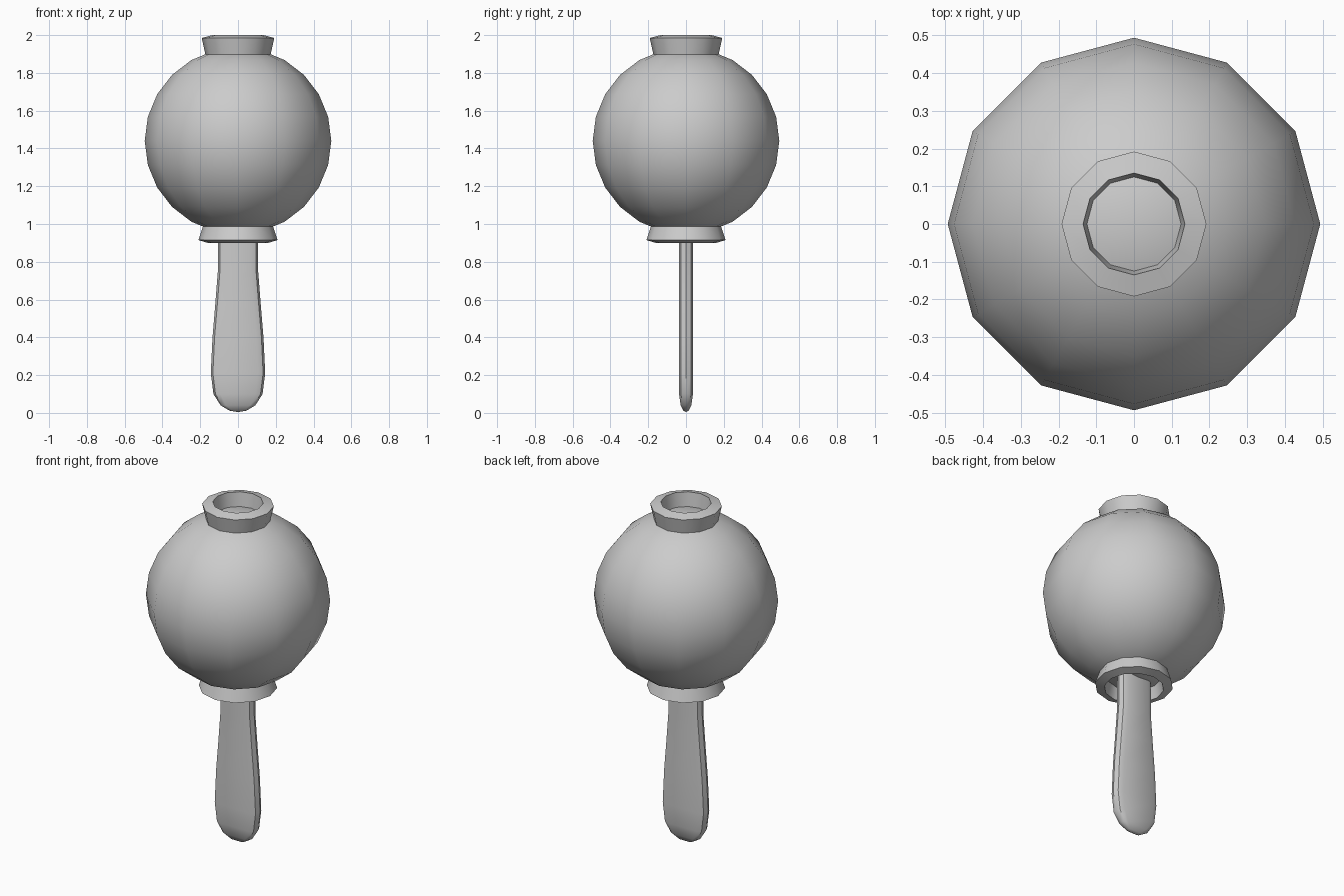
import bpy, bmesh, math

cube = bpy.data.objects.get("Cube")
if cube:
    bpy.data.objects.remove(cube)

grey = bpy.data.materials.new("plain grey")
grey.use_nodes = True
colour = (0.6, 0.6, 0.6, 1)
grey.diffuse_color = colour
grey.node_tree.nodes["Principled BSDF"].inputs["Base Color"].default_value = colour

SIDES = 12


def finish(name, bm):
    bmesh.ops.recalc_face_normals(bm, faces=bm.faces[:])
    mesh = bpy.data.meshes.new(name)
    bm.to_mesh(mesh)
    bm.free()
    mesh.materials.append(grey)
    obj = bpy.data.objects.new(name, mesh)
    bpy.context.collection.objects.link(obj)
    bpy.ops.object.select_all(action='DESELECT')
    obj.select_set(True)
    bpy.context.view_layer.objects.active = obj
    bpy.ops.object.shade_smooth_by_angle(angle=math.radians(42))
    return obj


def bridge(bm, a, b):
    for i in range(len(a)):
        j = (i + 1) % len(a)
        bm.faces.new((a[i], a[j], b[j], b[i]))


def collar(name, profile):
    """Turn a closed (radius, z) profile into a ring."""
    bm = bmesh.new()
    rings = []
    for r, z in profile:
        angles = [math.tau * i / SIDES for i in range(SIDES)]
        rings.append([bm.verts.new((r * math.cos(a), r * math.sin(a), z)) for a in angles])
    for k, ring in enumerate(rings):
        bridge(bm, ring, rings[(k + 1) % len(rings)])
    return finish(name, bm)


# Round body
bm = bmesh.new()
bmesh.ops.create_uvsphere(bm, u_segments=SIDES, v_segments=12, radius=0.494)
bmesh.ops.translate(bm, verts=bm.verts[:], vec=(0, 0, 1.44))
finish("round_body", bm)

# Flared collars above and below the body
collar("top_collar", [(0.172, 1.895), (0.192, 1.985), (0.135, 2.0), (0.122, 1.895)])
collar("bottom_collar", [(0.185, 0.99), (0.21, 0.915), (0.16, 0.9), (0.14, 0.99)])

# Flat handle with rounded edges, lofted upwards: (z, half width, half depth)
stations = [(0.012, 0.045, 0.014), (0.04, 0.092, 0.028), (0.1, 0.13, 0.037),
            (0.21, 0.144, 0.038), (0.4, 0.135, 0.038), (0.58, 0.12, 0.038),
            (0.76, 0.106, 0.038), (1.02, 0.105, 0.038)]
bm = bmesh.new()
loops = []
for z, width, depth in stations:
    loop = []
    for side in (1, -1):
        for step in range(5):
            a = math.radians(-90 + 45 * step)
            x = width - depth + depth * math.cos(a)
            loop.append(bm.verts.new((side * x, side * depth * math.sin(a), z)))
    loops.append(loop)
for low, high in zip(loops, loops[1:]):
    bridge(bm, low, high)
tip = bm.verts.new((0, 0, 0.004))
for i, v in enumerate(loops[0]):
    bm.faces.new((tip, loops[0][(i + 1) % len(loops[0])], v))
bm.faces.new(loops[-1])
finish("handle", bm)
